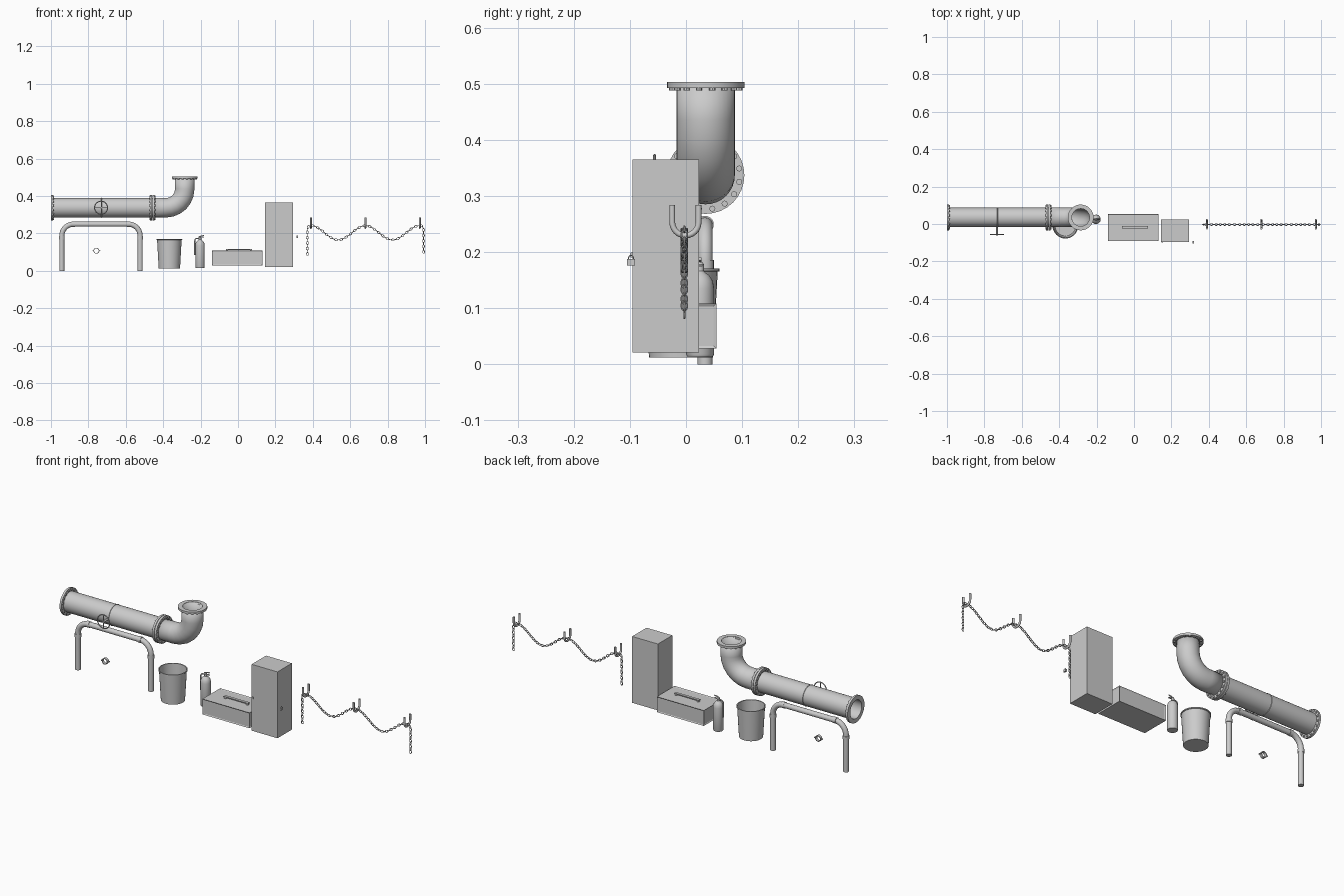
import bpy, bmesh
from math import sin, cos, pi, radians
from mathutils import Vector as V, Matrix

if "Cube" in bpy.data.objects:
    bpy.data.objects.remove(bpy.data.objects["Cube"])


def finish(name, bm, smooth=True):
    bmesh.ops.recalc_face_normals(bm, faces=bm.faces)
    me = bpy.data.meshes.new(name)
    bm.to_mesh(me)
    bm.free()
    ob = bpy.data.objects.new(name, me)
    bpy.context.collection.objects.link(ob)
    if smooth:
        bpy.context.view_layer.objects.active = ob
        ob.select_set(True)
        bpy.ops.object.shade_smooth_by_angle(angle=radians(35))
        ob.select_set(False)
    return ob


def skin(bm, rings, closed):
    n = len(rings[0])
    pairs = list(zip(rings, rings[1:])) + ([(rings[-1], rings[0])] if closed else [])
    for a, b in pairs:
        for i in range(n):
            j = (i + 1) % n
            bm.faces.new((a[i], a[j], b[j], b[i]))


def sweep(bm, path, normal, r, sides=12, closed=False, cap=True):
    """Tube along a planar path; normal is the plane's normal."""
    path, normal, rings = [V(p) for p in path], V(normal).normalized(), []
    for i, p in enumerate(path):
        a = path[i - 1] if closed or i else p
        b = path[(i + 1) % len(path)] if closed or i < len(path) - 1 else p
        side = normal.cross((b - a).normalized())
        rings.append([bm.verts.new(p + r * (normal * cos(t) + side * sin(t)))
                      for t in (2 * pi * k / sides for k in range(sides))])
    skin(bm, rings, closed)
    if cap and not closed:
        bm.faces.new(rings[0])
        bm.faces.new(rings[-1])


def lathe(bm, prof, origin, axis=(0, 0, 1), sides=32, closed=False):
    """Revolve (radius, height) points about an axis."""
    m = Matrix.Translation(V(origin)) @ V((0, 0, 1)).rotation_difference(V(axis)).to_matrix().to_4x4()
    rings = [[bm.verts.new(m @ V((r * cos(2 * pi * k / sides), r * sin(2 * pi * k / sides), h)))
              for k in range(sides)] for r, h in prof]
    skin(bm, rings, closed)
    if not closed:
        bm.faces.new(rings[0])
        bm.faces.new(rings[-1])
    return m


def box(bm, lo, hi):
    lo, hi = V(lo), V(hi)
    m = Matrix.Translation((lo + hi) / 2) @ Matrix.Diagonal((*(hi - lo), 1))
    return bmesh.ops.create_cube(bm, size=1, matrix=m)


def arc(cx, cz, r, a0, a1, n, y):
    return [(cx + r * cos(radians(a0 + (a1 - a0) * i / n)), y,
             cz + r * sin(radians(a0 + (a1 - a0) * i / n))) for i in range(n + 1)]


# Large hollow duct with elbow
PY, PZ, PR = 0.035, 0.337, 0.052
bm = bmesh.new()
lathe(bm, [(PR, 0), (PR, 0.54), (0.047, 0.54), (0.047, 0)], (-0.998, PY, PZ), (1, 0, 0), closed=True)
finish("main_duct", bm)
bm = bmesh.new()
path = [(-0.458, PY, PZ)] + arc(-0.385, PZ + 0.1, 0.1, -90, 0, 6, PY) + [(-0.285, PY, 0.502)]
rings = []
sweep(bm, path, (0, 1, 0), PR, 32, cap=False)
elbow = finish("duct_elbow", bm)
mod = elbow.modifiers.new("wall", 'SOLIDIFY')
mod.thickness, mod.offset = 0.005, -1
bm = bmesh.new()
lathe(bm, [(PR, 0), (0.054, 0.001), (0.054, 0.003), (PR, 0.004)], (-0.732, PY, PZ), (1, 0, 0), closed=True)
finish("duct_seam", bm)

# Bolted flanges; the bolts stick out on the given side
for name, org, axis in (("end_flange", (-1, PY, PZ), (1, 0, 0)),
                        ("joint_flange_a", (-0.4585, PY, PZ), (-1, 0, 0)),
                        ("joint_flange_b", (-0.4565, PY, PZ), (1, 0, 0)),
                        ("top_flange", (-0.285, PY, 0.503), (0, 0, -1))):
    bm = bmesh.new()
    m = lathe(bm, [(0.069, 0), (0.069, 0.011), (0.047, 0.011), (0.047, 0)], org, axis, closed=True)
    for k in range(16):
        t = 2 * pi * (k + 0.5) / 16
        lathe(bm, [(0.0055, 0.009), (0.0055, 0.015)],
              m @ V((0.061 * cos(t), 0.061 * sin(t), 0)), axis, 8)
    finish(name, bm)

# Valve wheel on a stem
bm = bmesh.new()
WX, WY = -0.732, -0.056
sweep(bm, arc(WX, PZ, 0.035, 0, 345, 23, WY), (0, 1, 0), 0.0028, 8, closed=True)
for k in range(4):
    t = k * pi / 2
    sweep(bm, [(WX, WY, PZ), (WX + 0.035 * cos(t), WY, PZ + 0.035 * sin(t))], (0, 1, 0), 0.002, 6)
sweep(bm, [(WX, -0.061, PZ), (WX, -0.012, PZ)], (1, 0, 0), 0.005, 12)
finish("valve_wheel", bm)

# Bent pipe rail with couplings
bm = bmesh.new()
UY = 0.034
path = ([(-0.942, UY, 0)] + arc(-0.88, 0.187, 0.062, 180, 90, 8, UY)
        + arc(-0.585, 0.187, 0.062, 90, 0, 8, UY) + [(-0.523, UY, 0)])
sweep(bm, path, (0, 1, 0), 0.0135, 20)
for x in (-0.942, -0.523):
    lathe(bm, [(0.0155, 0.168), (0.0155, 0.186)], (x, UY, 0), sides=20)
for x in (-0.89, -0.593):
    lathe(bm, [(0.0155, 0), (0.0155, 0.018)], (x, UY, 0.249), (1, 0, 0), 20)
finish("bent_pipe", bm)

# Small pipe clamp
bm = bmesh.new()
lathe(bm, [(0.016, 0), (0.016, 0.014), (0.0125, 0.014), (0.0125, 0)], (-0.757, -0.013, 0.107), (0, 1, 0), 24, True)
for s in (-1, 1):
    box(bm, (-0.757 + s * 0.018 - 0.004, -0.012, 0.105), (-0.757 + s * 0.018 + 0.004, 0, 0.109))
finish("pipe_clamp", bm)

# Open bucket with rolled rim
bm = bmesh.new()
lathe(bm, [(0.057, 0.012), (0.0655, 0.165), (0.069, 0.166), (0.069, 0.171), (0.064, 0.171), (0.055, 0.017)],
      (-0.367, -0.009, 0))
finish("bucket", bm)

# Extinguisher: bottle, valve head, levers, hose
EX, EY = -0.203, 0.025
bm = bmesh.new()
lathe(bm, [(0.023, 0.014), (0.025, 0.018), (0.025, 0.135), (0.023, 0.148), (0.017, 0.158), (0.009, 0.164),
           (0.007, 0.166), (0.007, 0.178), (0.004, 0.182)], (EX, EY, 0), sides=24)
finish("extinguisher_bottle", bm)
bm = bmesh.new()
box(bm, (EX - 0.008, EY - 0.004, 0.174), (EX + 0.022, EY + 0.004, 0.177))
sweep(bm, [(EX - 0.008, EY, 0.181), (EX + 0.008, EY, 0.186), (EX + 0.022, EY, 0.188)], (0, 1, 0), 0.003, 8)
finish("extinguisher_levers", bm)
bm = bmesh.new()
sweep(bm, [(EX, EY, 0.173)] + arc(EX - 0.016, 0.161, 0.012, 90, 180, 6, EY) + [(EX - 0.028, EY, 0.085)],
      (0, 1, 0), 0.003, 8)
finish("extinguisher_hose", bm)

# Low box with recessed panels
bm = bmesh.new()
box(bm, (-0.14, -0.092, 0.028), (0.13, 0.054, 0.108))
panels = [f for f in bm.faces if f.calc_center_median().z > 0.05]
bmesh.ops.inset_individual(bm, faces=panels, thickness=0.007, depth=-0.003)
finish("low_box", bm, False)
bm = bmesh.new()
box(bm, (-0.065, -0.025, 0.112), (0.075, -0.011, 0.117))
for x in (-0.058, 0.068):
    box(bm, (x - 0.005, -0.023, 0.104), (x + 0.005, -0.013, 0.113))
finish("box_handle", bm, False)

# Tall cabinet with latch
bm = bmesh.new()
box(bm, (0.145, -0.095, 0.021), (0.293, 0.023, 0.365))
finish("cabinet", bm, False)
bm = bmesh.new()
box(bm, (0.148, -0.099, 0.19), (0.156, -0.094, 0.199))
finish("cabinet_latch", bm, False)

# Padlock
bm = bmesh.new()
box(bm, (0.314, -0.105, 0.176), (0.322, -0.091, 0.188))
sweep(bm, [(0.318, -0.098 + 0.0045 * cos(t), 0.188 + 0.006 * sin(t)) for t in (i * pi / 8 for i in range(9))],
      (1, 0, 0), 0.0012, 6)
finish("padlock", bm)

# U-shaped chain hooks
HOOKS = (0.39, 0.681, 0.972)
for i, hx in enumerate(HOOKS):
    bm = bmesh.new()
    arcpts = [(hx, -0.001 + 0.0235 * cos(t), 0.253 - 0.0235 * sin(t)) for t in (k * pi / 12 for k in range(13))]
    sweep(bm, [(hx, 0.0225, 0.284)] + arcpts + [(hx, -0.0245, 0.284)], (1, 0, 0), 0.0052, 12)
    finish(f"chain_hook_{i + 1}", bm)


# Chain: hanging tails and two sagging spans, one link per step along the path
def on_path():
    pts = [V((0.371, -0.003, z)) for z in (0.09, 0.225)] + [V((0.378, -0.003, 0.24))]
    for k in range(81):
        u = k / 80
        pts.append(V((HOOKS[0] + u * (HOOKS[2] - HOOKS[0]), -0.003, 0.203 + 0.038 * cos(4 * pi * u))))
    return pts + [V((0.984, -0.003, 0.24)), V((0.992, -0.003, 0.225)), V((0.992, -0.003, 0.09))]


PITCH, pts = 0.0145, on_path()
bm, dist, count = bmesh.new(), 0.0, 0
for a, b in zip(pts, pts[1:]):
    seg = (b - a).length
    while count * PITCH <= dist + seg:
        c = a.lerp(b, (count * PITCH - dist) / seg)
        d = (b - a).normalized()
        side = V((0, 1, 0)) if count % 2 else d.cross(V((0, 1, 0)))
        link = [c + d * (0.0075 * cos(t) + (0.001 if cos(t) > 0 else -0.001)) + side * 0.0052 * sin(t)
                for t in (2 * pi * (k + 0.5) / 12 for k in range(12))]
        sweep(bm, link, d.cross(side), 0.0018, 6, closed=True)
        count += 1
    dist += seg
finish("chain", bm)
